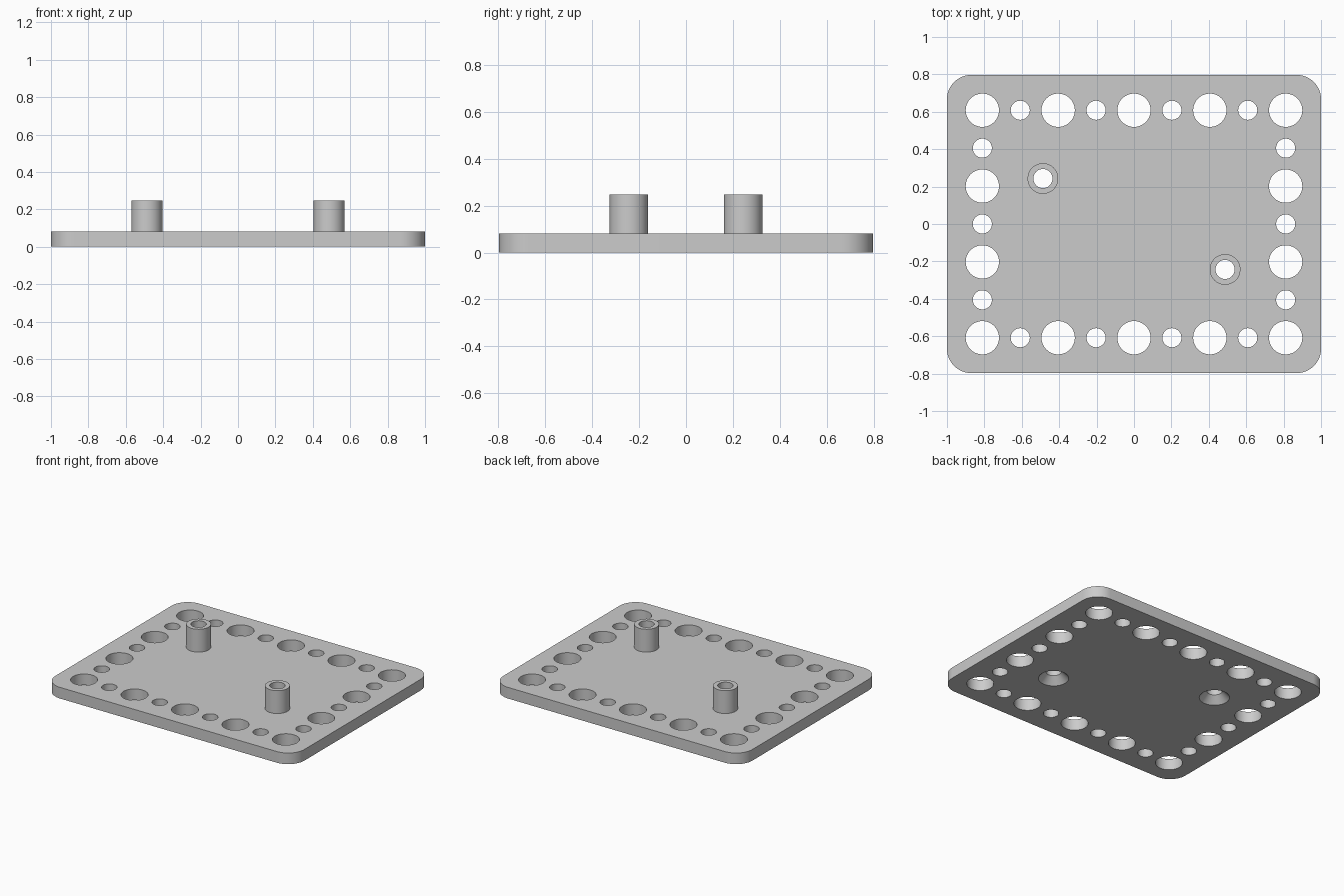
import bpy
import bmesh
from math import cos, sin, pi, radians

cube = bpy.data.objects.get("Cube")
if cube:
    bpy.data.objects.remove(cube, do_unlink=True)

HALF_X, HALF_Y, CORNER = 1.0, 0.797, 0.13
THICK, POST_TOP = 0.081, 0.247
PITCH = 0.2027
BIG_R, SMALL_R = 0.089, 0.051
POST_R, SINK_R, SINK_DEPTH = 0.082, 0.1, 0.05
POSTS = [(-0.487, 0.243), (0.487, -0.243)]
SEG = 48

grey = bpy.data.materials.new("light grey")
grey.use_nodes = True
colour = (0.6, 0.6, 0.6, 1)
grey.diffuse_color = colour
grey.node_tree.nodes["Principled BSDF"].inputs["Base Color"].default_value = colour


def make_object(name, bm):
    bmesh.ops.recalc_face_normals(bm, faces=bm.faces)
    mesh = bpy.data.meshes.new(name)
    bm.to_mesh(mesh)
    bm.free()
    mesh.materials.append(grey)
    obj = bpy.data.objects.new(name, mesh)
    bpy.context.collection.objects.link(obj)
    return obj


def lathe(bm, profile, x, y, caps=True):
    """Turn (radius, height) points about a vertical axis at x, y."""
    rings = [[bm.verts.new((x + r * cos(2 * pi * k / SEG),
                            y + r * sin(2 * pi * k / SEG), z))
              for k in range(SEG)] for r, z in profile]
    for a, b in zip(rings, rings[1:]):
        for k in range(SEG):
            n = (k + 1) % SEG
            bm.faces.new((a[k], a[n], b[n], b[k]))
    if caps:
        bm.faces.new(rings[0][::-1])
        bm.faces.new(rings[-1])


def smooth(obj):
    bpy.ops.object.select_all(action="DESELECT")
    obj.select_set(True)
    bpy.context.view_layer.objects.active = obj
    bpy.ops.object.shade_smooth_by_angle(angle=radians(30))


# Rounded base plate
bm = bmesh.new()
outline = []
for quarter, (sx, sy) in enumerate([(1, 1), (-1, 1), (-1, -1), (1, -1)]):
    for k in range(13):
        a = (quarter + k / 12) * pi / 2
        outline.append(bm.verts.new((sx * (HALF_X - CORNER) + CORNER * cos(a),
                                     sy * (HALF_Y - CORNER) + CORNER * sin(a), 0)))
base = bm.faces.new(outline)
top = bmesh.ops.extrude_face_region(bm, geom=[base], use_keep_orig=True)
bmesh.ops.translate(bm, vec=(0, 0, THICK),
                    verts=[v for v in top["geom"] if isinstance(v, bmesh.types.BMVert)])
plate = make_object("base_plate", bm)

# Alternating large and small holes round the border, plus countersunk screw holes
bm = bmesh.new()
for i in range(-4, 5):
    for j in range(-3, 4):
        if abs(i) == 4 or abs(j) == 3:
            r = BIG_R if (i + j) % 2 else SMALL_R
            lathe(bm, [(r, -0.1), (r, 0.2)], i * PITCH, j * PITCH)
for x, y in POSTS:
    lathe(bm, [(SINK_R, -0.1), (SINK_R, 0), (SMALL_R, SINK_DEPTH), (SMALL_R, 0.2)], x, y)
cutter = make_object("hole_cutter", bm)
cutter.hide_render = True

cut = plate.modifiers.new("holes", "BOOLEAN")
cut.operation = "DIFFERENCE"
cut.solver = "EXACT"
cut.object = cutter
bpy.context.view_layer.objects.active = plate
bpy.ops.object.modifier_apply(modifier=cut.name)
bpy.data.objects.remove(cutter, do_unlink=True)
smooth(plate)

# Hollow standoff posts
for name, (x, y) in zip(("right_post", "left_post"), POSTS):
    bm = bmesh.new()
    lathe(bm, [(SMALL_R, THICK), (SMALL_R, POST_TOP), (POST_R, POST_TOP), (POST_R, THICK)],
          x, y, caps=False)
    post = make_object(name, bm)
    # Keep the open tube's walls facing away from its solid ring
    rim = max(post.data.polygons, key=lambda f: f.center.z)
    if rim.normal.z < 0:
        post.data.flip_normals()
    smooth(post)
